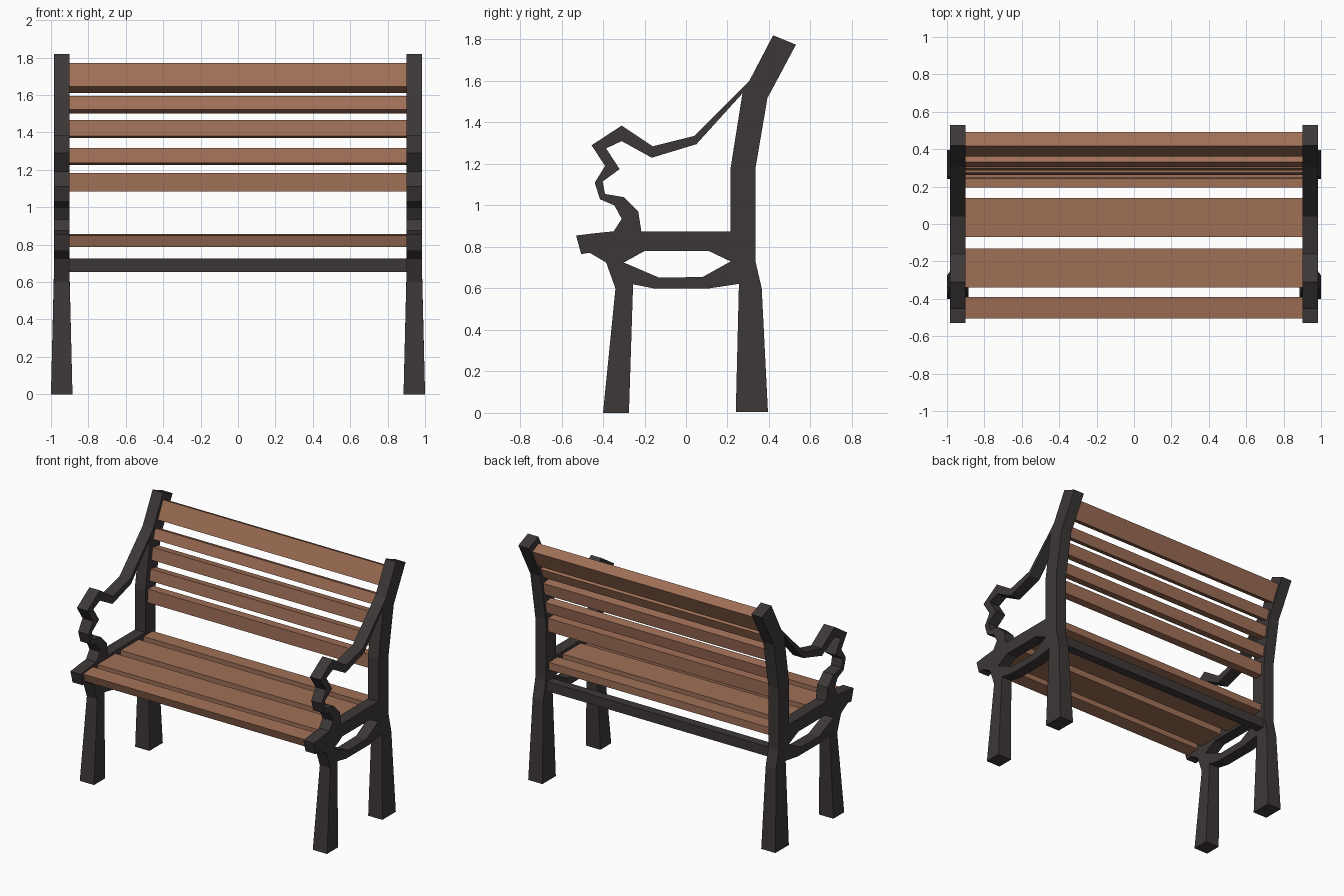
import bpy, bmesh

if "Cube" in bpy.data.objects:
    bpy.data.objects.remove(bpy.data.objects["Cube"])


def material(name, rgb):
    m = bpy.data.materials.new(name)
    m.diffuse_color = (*rgb, 1)
    m.use_nodes = True
    m.node_tree.nodes["Principled BSDF"].inputs["Base Color"].default_value = m.diffuse_color
    return m


WOOD = material("brown wood", (0.35, 0.16, 0.095))
IRON = material("dark iron", (0.047, 0.039, 0.039))
X0, X1 = 0.90, 0.985


def finish(bm, name, mat):
    bmesh.ops.recalc_face_normals(bm, faces=bm.faces)
    me = bpy.data.meshes.new(name)
    bm.to_mesh(me)
    bm.free()
    me.materials.append(mat)
    ob = bpy.data.objects.new(name, me)
    bpy.context.collection.objects.link(ob)
    return ob


def bar(name, pairs, flare=None):
    """Solid bar through pairs of (y, z) points, mirrored to both sides.
    flare gives the x range of the last section."""
    bm = bmesh.new()
    rings = []
    for i, (ya, za, yb, zb) in enumerate(pairs):
        a, b = flare if flare and i == len(pairs) - 1 else (X0, X1)
        rings.append([bm.verts.new(p) for p in
                      ((a, ya, za), (b, ya, za), (b, yb, zb), (a, yb, zb))])
    for r, s in zip(rings, rings[1:]):
        for k in range(4):
            n = (k + 1) % 4
            bm.faces.new((r[k], r[n], s[n], s[k]))
    bm.faces.new(rings[0])
    bm.faces.new(rings[-1])
    ob = finish(bm, name, IRON)
    ob.modifiers.new("mirror", "MIRROR").use_mirror_merge = False
    return ob


def plank(name, section, mat=WOOD):
    """Plank across the bench from a (y, z) cross-section."""
    bm = bmesh.new()
    left = [bm.verts.new((-X0 - 0.003, y, z)) for y, z in section]
    right = [bm.verts.new((X0 + 0.003, y, z)) for y, z in section]
    bm.faces.new(left)
    bm.faces.new(right)
    for k in range(len(section)):
        n = (k + 1) % len(section)
        bm.faces.new((left[k], left[n], right[n], right[k]))
    return finish(bm, name, mat)


# Legs, flaring at the feet
bar("front_leg", [(-.385, .725, -.30, .725), (-.34, .60, -.255, .62),
                  (-.40, 0, -.275, 0)], (0.885, 1.0))
bar("back_leg", [(.215, .73, .335, .73), (.255, .62, .365, .60),
                 (.24, 0.005, .395, 0.005)], (0.885, 1.0))

# Back post, leaning at the top
bar("back_post", [(.215, .73, .335, .73), (.215, 1.18, .335, 1.18),
                  (.272, 1.54, .393, 1.52), (.305, 1.60, .41, 1.55),
                  (.42, 1.82, .53, 1.775)])

# Seat rail and the curved brace under it
bar("seat_rail", [(-.53, .855, -.505, .765), (-.43, .867, -.465, .772),
                  (-.35, .875, -.385, .725), (-.26, .875, -.30, .725),
                  (-.20, .875, -.20, .78), (.11, .875, .11, .78),
                  (.216, .875, .216, .73)])
bar("lower_brace", [(-.30, .725, -.255, .62), (-.13, .652, -.155, .60),
                    (.08, .655, .11, .60), (.215, .73, .255, .622)])

# Scrolled armrest
bar("armrest", [(.305, 1.60, .272, 1.54), (.04, 1.335, .05, 1.295),
                (-.16, 1.285, -.165, 1.23), (-.31, 1.385, -.31, 1.31),
                (-.455, 1.29, -.385, 1.275), (-.39, 1.19, -.32, 1.175),
                (-.44, 1.11, -.402, 1.115), (-.415, 1.03, -.39, 1.055),
                (-.345, 1.00, -.30, 1.04), (-.31, .935, -.23, .97),
                (-.35, .873, -.215, .873)])

# Back slats: front edge from bottom to top, thickened backwards
BACK = [(.36, 1.645, .418, 1.77), (.305, 1.524, .332, 1.594),
        (.285, 1.38, .299, 1.467), (.262, 1.237, .275, 1.318),
        (.242, 1.085, .245, 1.183)]
for i, (y0, z0, y1, z1) in enumerate(BACK):
    length = ((y1 - y0) ** 2 + (z1 - z0) ** 2) ** 0.5
    t = 0.08 if i == 0 else 0.065
    dy, dz = t * (z1 - z0) / length, -t * (y1 - y0) / length
    plank(f"back_slat_{i + 1}", [(y0, z0), (y1, z1), (y1 + dy, z1 + dz),
                                 (y0 + dy, z0 + dz)])

# Seat slats
for i, (a, b) in enumerate([(.195, .30), (-.07, .14), (-.34, -.13)]):
    plank(f"seat_slat_{i + 1}", [(a, .80), (b, .80), (b, .855), (a, .855)])
plank("front_seat_slat", [(-.485, .787), (-.39, .80), (-.39, .857), (-.505, .848)])

# Cross bar between the back legs
plank("rear_cross_bar", [(.26, .655), (.325, .655), (.325, .725), (.26, .725)], IRON)
